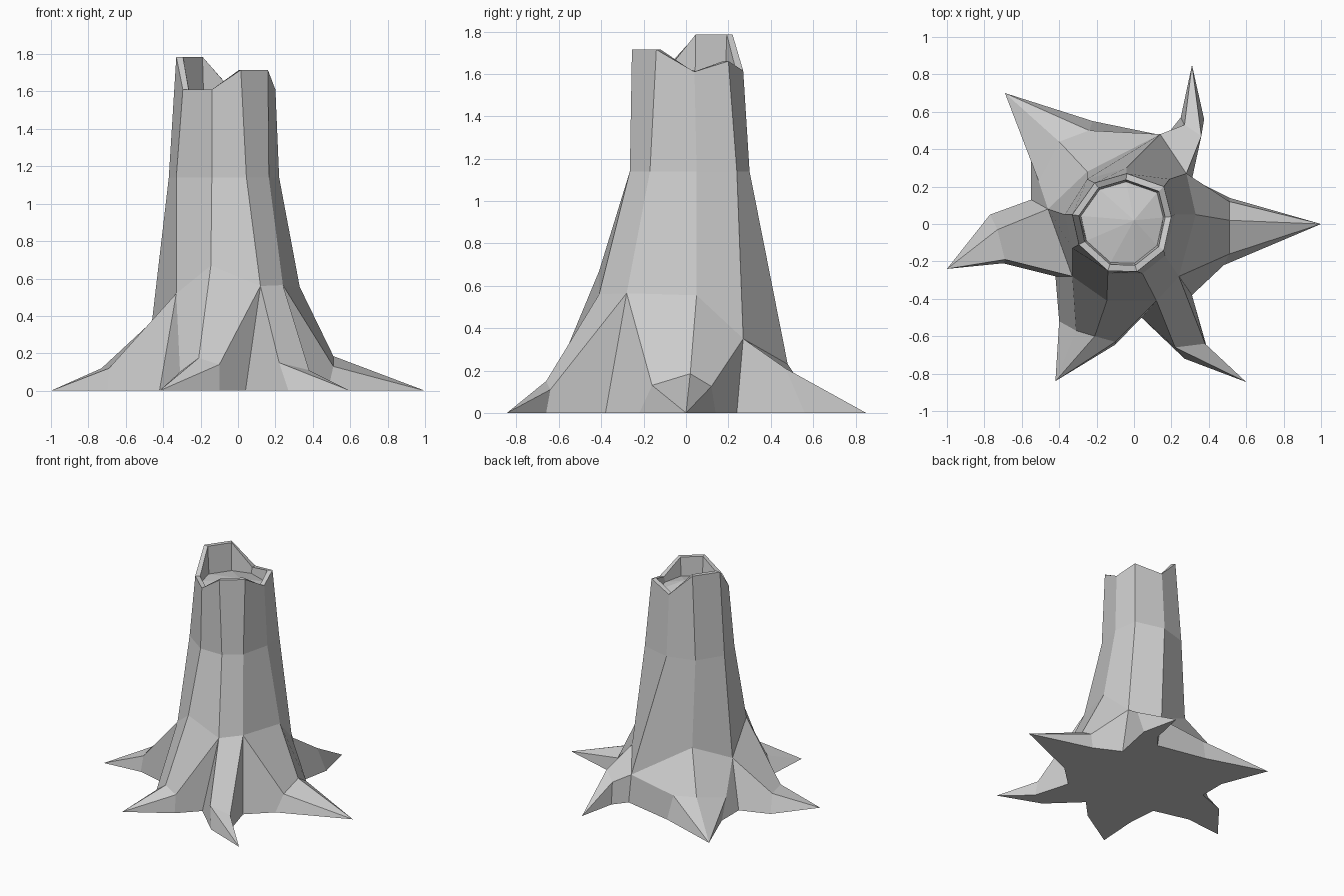
import bpy, bmesh
from mathutils import Vector

# Nine-sided trunk outlines, counter-clockwise, starting at the front
RIM = [(0.015, -0.255, 1.715), (0.16, -0.14, 1.715), (0.2, 0.04, 1.61),
       (0.16, 0.2, 1.66), (-0.04, 0.27, 1.615), (-0.21, 0.22, 1.785),
       (-0.33, 0.05, 1.785), (-0.295, -0.11, 1.61), (-0.14, -0.25, 1.61)]
WAIST = [(0.045, -0.265), (0.165, -0.17), (0.22, 0.05), (0.19, 0.24),
         (-0.04, 0.3), (-0.25, 0.24), (-0.37, 0.05), (-0.33, -0.13), (-0.14, -0.265)]
FLARE = [(0.12, -0.41, 0.56), (0.24, -0.28, 0.565), (0.33, 0.05, 0.555),
         (0.28, 0.27, 0.35), (0.14, 0.48, 0.23), (-0.25, 0.28, 0.47),
         (-0.46, 0.08, 0.37), (-0.33, -0.28, 0.52), (-0.145, -0.41, 0.67)]

# Ground points between neighbouring roots
VALLEYS = [(0.31, -0.38), (0.31, 0.24), (0.17, 0.47),
           (-0.55, 0.13), (-0.42, -0.28), (0.04, -0.5)]

# Roots: flare vertices they grow from, knuckle points, ground shoulders, tip
ROOTS = [
    ((1, 2, 3), [(0.51, -0.16, 0.13), (0.51, 0.02, 0.185), (0.51, 0.12, 0.125)],
     (0.48, -0.22), (0.51, 0.14), (1.0, 0.0)),
    ((3, 4), [(0.36, 0.47, 0.21), (0.27, 0.53, 0.155)],
     (0.375, 0.56), (0.25, 0.57), (0.31, 0.85)),
    ((4, 5, 6), [(-0.24, 0.5, 0.175), (-0.4, 0.44, 0.18), (-0.51, 0.23, 0.13)],
     (-0.22, 0.55), (-0.55, 0.34), (-0.69, 0.7)),
    ((6, 7), [(-0.73, -0.03, 0.12), (-0.69, -0.19, 0.12)],
     (-0.77, 0.05), (-0.7, -0.21), (-1.0, -0.24)),
    ((7, 8, 0), [(-0.31, -0.57, 0.1), (-0.21, -0.6, 0.175), (-0.1, -0.63, 0.14)],
     (-0.4, -0.52), (-0.1, -0.645), (-0.42, -0.84)),
    ((0, 1), [(0.22, -0.66, 0.15), (0.38, -0.64, 0.11)],
     (0.27, -0.72), (0.39, -0.66), (0.6, -0.845)),
]

bm = bmesh.new()


def ring(points, z=0.0):
    return [bm.verts.new((p[0], p[1], p[2] if len(p) > 2 else z)) for p in points]


def bridge(lower, upper):
    n = len(lower)
    for i in range(n):
        j = (i + 1) % n
        bm.faces.new((lower[i], lower[j], upper[j], upper[i]))


# Trunk
flare, waist, rim = ring(FLARE), ring(WAIST, 1.14), ring(RIM)
bridge(flare, waist)
bridge(waist, rim)

# Broken hollow top: thin rim, inner wall and slightly raised floor
cx, cy = -0.055, 0.01


def shrink(p, s):
    return (cx + (p[0] - cx) * s, cy + (p[1] - cy) * s)


inner = ring([(*shrink(p, 0.87), p[2]) for p in RIM])
floor = ring([shrink(p, 0.83) for p in RIM], 1.57)
bridge(rim, inner)
bridge(inner, floor)
centre = bm.verts.new((0.0, 0.02, 1.62))
for i in range(9):
    bm.faces.new((floor[i], floor[(i + 1) % 9], centre))

# Roots
valleys = ring(VALLEYS)
outline = []
for k, (upper, knuckles, left, right, tip) in enumerate(ROOTS):
    u = [flare[i] for i in upper]
    m = ring(knuckles)
    s, w, t = ring([left, right, tip])
    a, b = valleys[k], valleys[(k + 1) % 6]
    for i in range(len(u) - 1):
        bm.faces.new((u[i], m[i], m[i + 1], u[i + 1]))
        bm.faces.new((m[i], t, m[i + 1]))
    bm.faces.new((a, s, m[0], u[0]))
    bm.faces.new((s, t, m[0]))
    bm.faces.new((m[-1], w, b, u[-1]))
    bm.faces.new((t, w, m[-1]))
    outline += [a, s, t, w]

# Flat underside
bm.faces.new(outline[::-1])
bmesh.ops.recalc_face_normals(bm, faces=bm.faces)

mesh = bpy.data.meshes.new("tree_stump")
bm.to_mesh(mesh)
bm.free()
mat = bpy.data.materials.new("light grey")
mat.diffuse_color = (0.6, 0.6, 0.6, 1)
mesh.materials.append(mat)
stump = bpy.data.objects.new("tree_stump", mesh)
bpy.context.collection.objects.link(stump)
